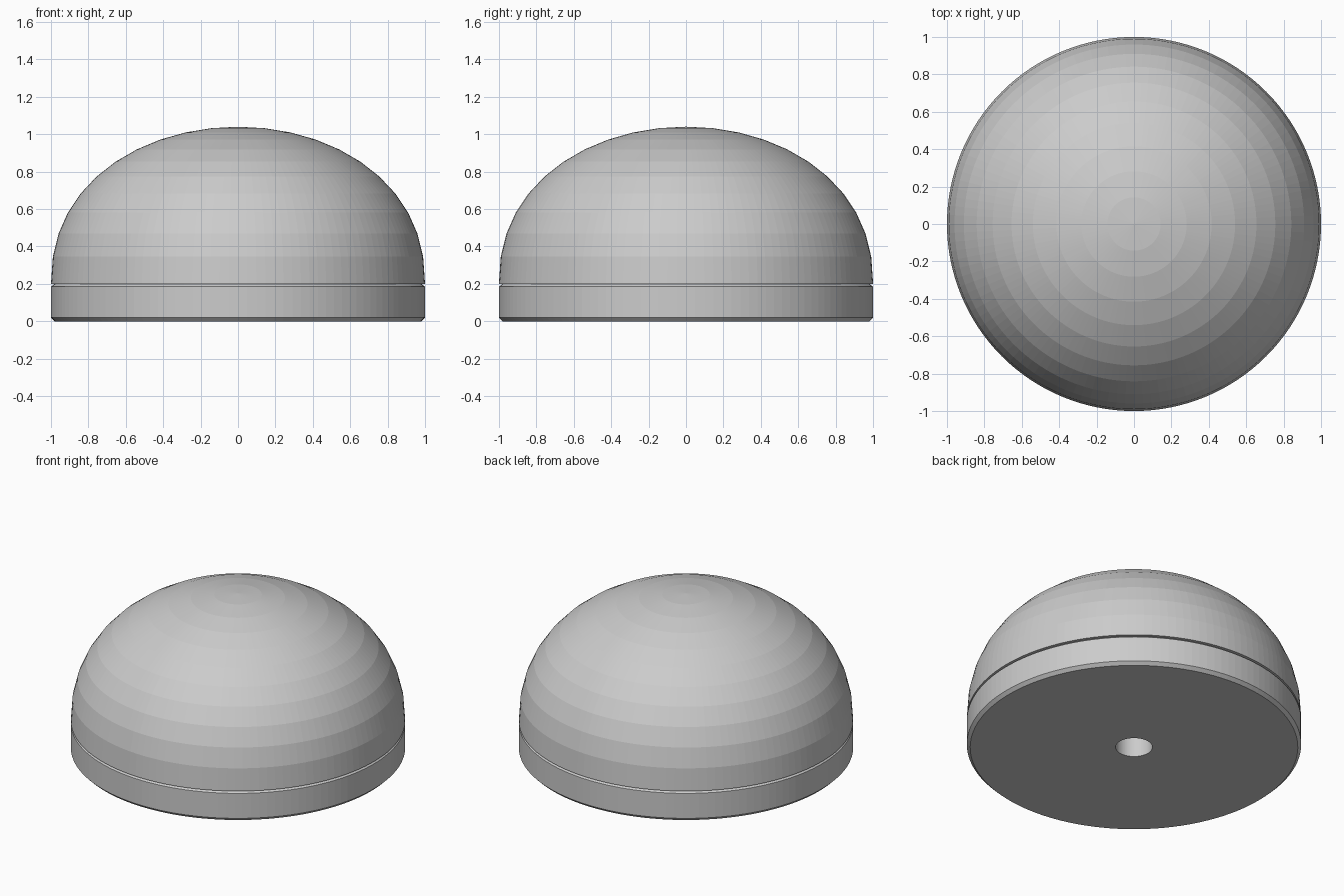
import bpy, bmesh, math

if "Cube" in bpy.data.objects:
    bpy.data.objects.remove(bpy.data.objects["Cube"])

SEGS = 128


def lathe(name, profile, closed=False):
    """Revolve an (r, z) profile round the z axis; points with r = 0 become poles."""
    bm = bmesh.new()
    rings = []
    for r, z in profile:
        if r == 0:
            rings.append([bm.verts.new((0, 0, z))] * SEGS)
        else:
            rings.append([bm.verts.new((r * math.cos(2 * math.pi * i / SEGS),
                                        r * math.sin(2 * math.pi * i / SEGS), z))
                          for i in range(SEGS)])
    pairs = list(zip(rings, rings[1:]))
    if closed:
        pairs.append((rings[-1], rings[0]))
    for a, b in pairs:
        for i in range(SEGS):
            j = (i + 1) % SEGS
            bm.faces.new(list(dict.fromkeys((a[i], a[j], b[j], b[i]))))
    bmesh.ops.recalc_face_normals(bm, faces=bm.faces)
    mesh = bpy.data.meshes.new(name)
    bm.to_mesh(mesh)
    bm.free()
    obj = bpy.data.objects.new(name, mesh)
    bpy.context.collection.objects.link(obj)
    return obj


# Base: chamfered disc with a central hole
lathe("base", [(0.11, 0), (0.98, 0), (1, 0.02), (1, 0.185), (0.98, 0.2), (0.11, 0.2)],
      closed=True)

# Dome: slightly full quarter-ellipse in 11 bands, closed underneath
STEPS = 11
dome = [(0, 0.2)]
for k in range(STEPS):
    t = math.pi / 2 * k / STEPS
    dome.append((math.cos(t), 0.2 + 0.84 * math.sin(t) ** 0.9))
dome.append((0, 1.04))
lathe("dome", dome)
